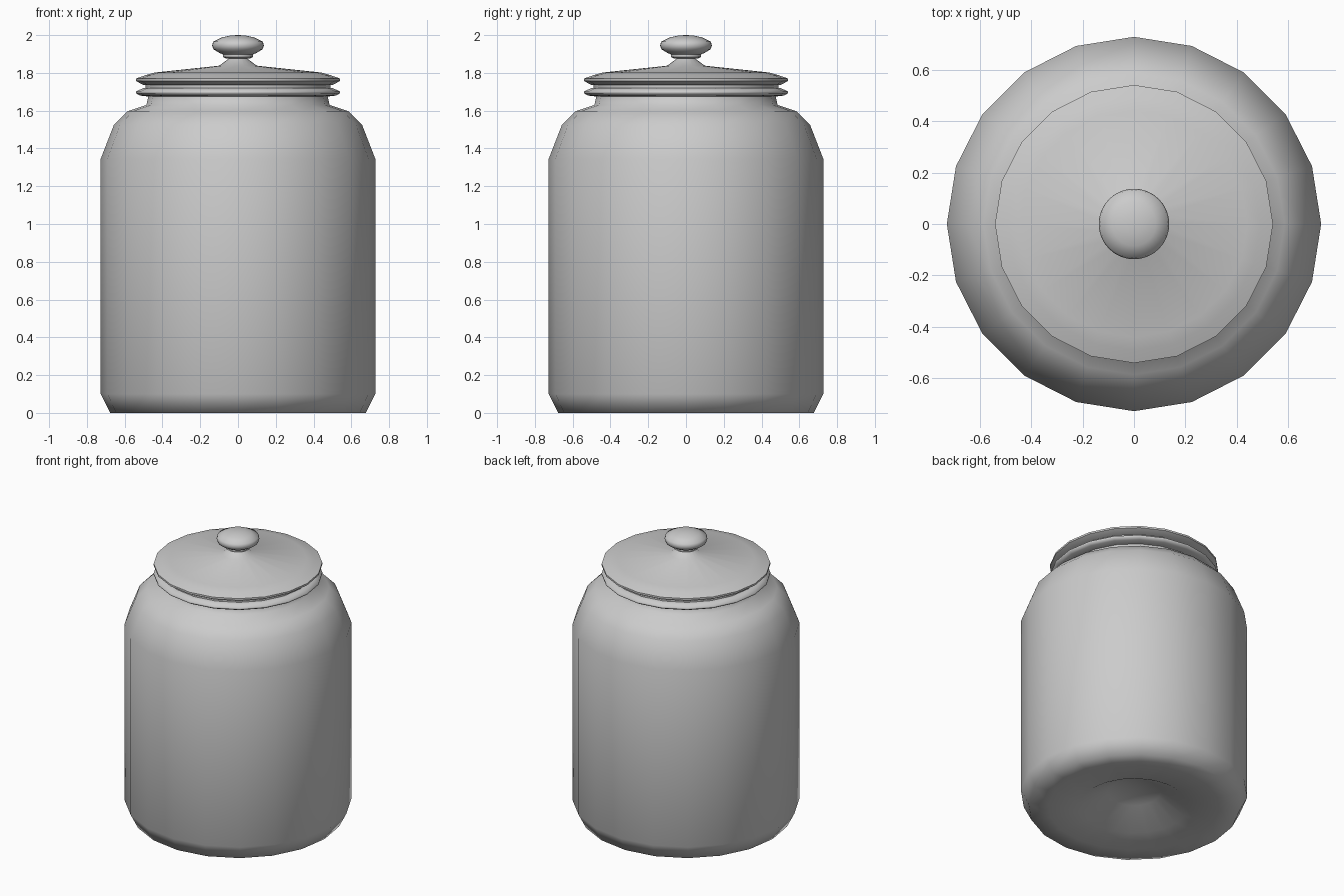
import bpy, bmesh, math

if "Cube" in bpy.data.objects:
    bpy.data.objects.remove(bpy.data.objects["Cube"])


def lathe(name, profile, sides, smooth_angle):
    """Revolve an (r, z) profile about z; r = 0 makes a single pole vertex."""
    bm = bmesh.new()
    rings = []
    for r, z in profile:
        if r == 0:
            rings.append([bm.verts.new((0, 0, z))] * sides)
        else:
            rings.append([bm.verts.new((r * math.cos(math.tau * i / sides),
                                        r * math.sin(math.tau * i / sides), z))
                          for i in range(sides)])
    pairs = list(zip(rings, rings[1:]))
    if profile[0][0] and profile[-1][0]:
        pairs.append((rings[-1], rings[0]))      # closed ring section
    for a, b in pairs:
        for i in range(sides):
            j = (i + 1) % sides
            bm.faces.new(list(dict.fromkeys((a[i], a[j], b[j], b[i]))))
    bmesh.ops.recalc_face_normals(bm, faces=bm.faces)
    mesh = bpy.data.meshes.new(name)
    bm.to_mesh(mesh)
    bm.free()
    ob = bpy.data.objects.new(name, mesh)
    bpy.context.collection.objects.link(ob)
    bpy.ops.object.select_all(action='DESELECT')
    ob.select_set(True)
    bpy.context.view_layer.objects.active = ob
    bpy.ops.object.shade_smooth_by_angle(angle=math.radians(smooth_angle))
    return ob


# Hollow jar with a dimpled base, rounded shoulder, neck and rim bead
lathe("jar_body", [
    (0, 0.13), (0.17, 0.11), (0.35, 0.01), (0.55, 0), (0.677, 0),
    (0.727, 0.1), (0.727, 1.345), (0.657, 1.525), (0.585, 1.597), (0.485, 1.63),
    (0.475, 1.675), (0.52, 1.68), (0.54, 1.692), (0.54, 1.702), (0.5, 1.72),
    (0.44, 1.72), (0.44, 1.62), (0.55, 1.56), (0.62, 1.49), (0.687, 1.335),
    (0.687, 0.16), (0.64, 0.1), (0.35, 0.1), (0.17, 0.16), (0, 0.18)], 20, 66)

# Sealing ring between rim and lid
lathe("seal_ring", [(0.43, 1.715), (0.49, 1.715), (0.49, 1.742), (0.43, 1.742)], 20, 40)

# Lid with shallow cone top and knob stem
lathe("lid", [
    (0, 1.71), (0.42, 1.71), (0.43, 1.735), (0.5, 1.735), (0.54, 1.757), (0.54, 1.77),
    (0.49, 1.788), (0.44, 1.802), (0.1, 1.838), (0.05, 1.875),
    (0.05, 1.885), (0, 1.885)], 20, 40)

# Rounded knob with a small collar
lathe("lid_knob", [
    (0, 1.875), (0.06, 1.875), (0.08, 1.885), (0.08, 1.898), (0.097, 1.905),
    (0.13, 1.925), (0.137, 1.945), (0.132, 1.965), (0.085, 1.988),
    (0.04, 1.998), (0, 2.0)], 32, 50)
